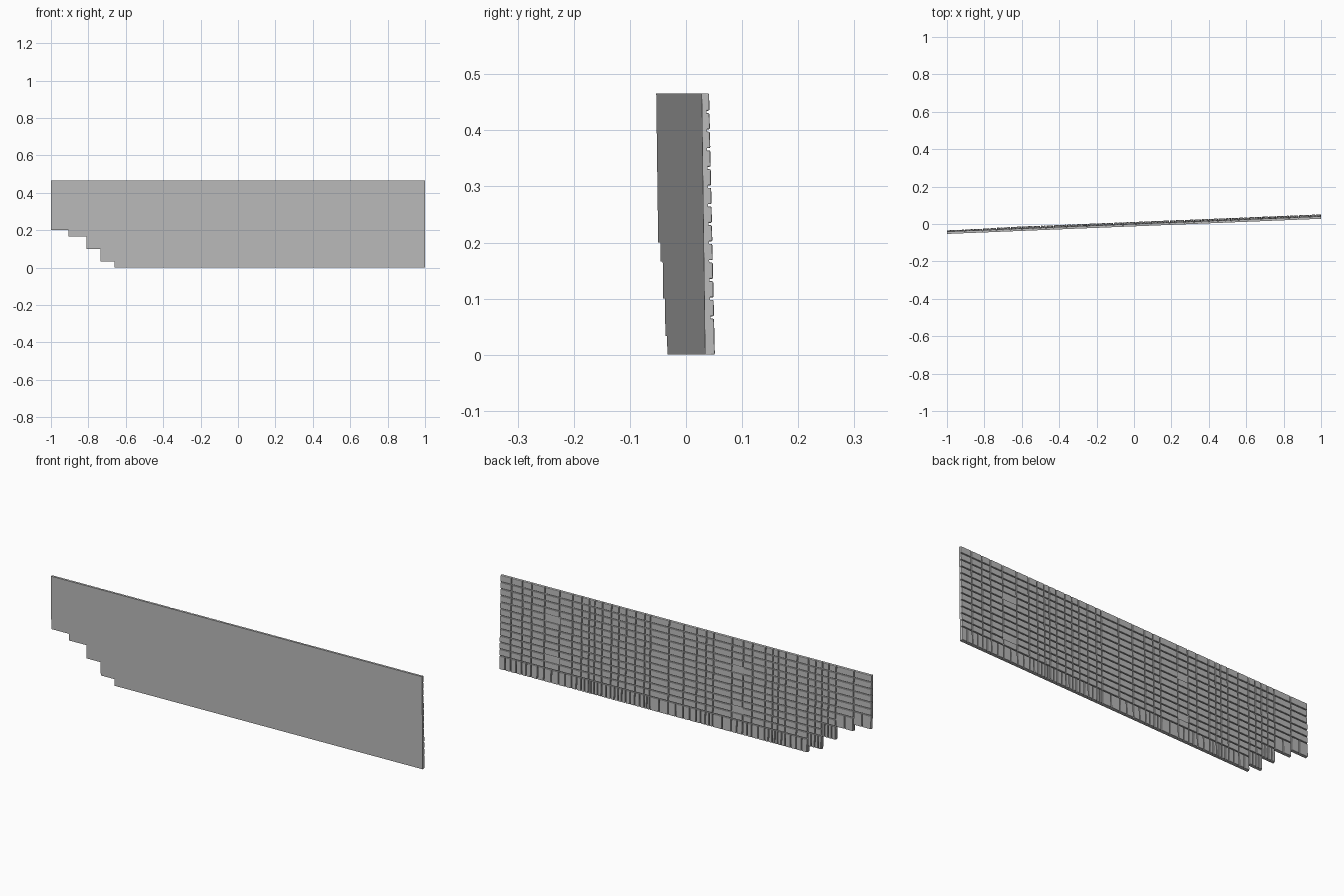
import bpy
import bmesh

if "Cube" in bpy.data.objects:
    bpy.data.objects.remove(bpy.data.objects["Cube"], do_unlink=True)

HEIGHT = 0.466
COURSES = 14
PITCH = HEIGHT / COURSES
JOINT = 0.004
CORE = 0.6          # share of the thickness taken by the flat backing

# stepped foot: (outer x limit, number of courses missing below)
STEPS = [(-0.905, 6), (-0.81, 5), (-0.735, 3), (-0.66, 1), (1, 0)]

# vertical joints, from the left end to the right end
JOINTS = [1, .94, .88, .83, .76, .68, .61, .56, .52, .49, .45, .4, .36, .32,
          .27, .22, .19, .09, .01, -.06, -.11, -.15, -.25, -.31, -.36, -.43,
          -.47, -.5, -.54, -.6, -.66, -.7, -.735, -.77, -.81, -.905, -1]
HOLES = [(.72, 3), (.72, 9), (-.28, 3), (-.28, 9)]

grey = bpy.data.materials.new("stone grey")
grey.use_nodes = True
colour = (0.5, 0.5, 0.5, 1)
grey.diffuse_color = colour
shader = next(n for n in grey.node_tree.nodes if n.type == "BSDF_PRINCIPLED")
shader.inputs["Base Color"].default_value = colour
shader.inputs["Roughness"].default_value = 0.9


def point(x, z, depth):
    """Place a point in the leaning, tapering wall; depth 0 front, 1 back."""
    front = -0.0065 + 0.0405 * x - 0.013 * z
    back = 0.011 + 0.0405 * x - 0.022 * z
    return (x, front + depth * (back - front), z)


def finish(name, bm):
    bmesh.ops.recalc_face_normals(bm, faces=bm.faces)
    mesh = bpy.data.meshes.new(name)
    bm.to_mesh(mesh)
    bm.free()
    mesh.materials.append(grey)
    ob = bpy.data.objects.new(name, mesh)
    bpy.context.collection.objects.link(ob)
    return ob


def stone(bm, x0, x1, z0, z1, foot):
    """Open-fronted block, inset by half a joint except at the wall's rim."""
    half = JOINT / 2
    x0 = x0 if x0 == -1 else x0 + half
    x1 = x1 if x1 == 1 else x1 - half
    z0 = z0 if foot else z0 + half
    z1 = z1 if z1 > HEIGHT - half else z1 - half
    corners = [(x0, z0), (x1, z0), (x1, z1), (x0, z1)]
    inner = [bm.verts.new(point(x, z, CORE)) for x, z in corners]
    outer = [bm.verts.new(point(x, z, 1)) for x, z in corners]
    bm.faces.new(outer)
    for i in range(4):
        j = (i + 1) % 4
        bm.faces.new((inner[i], inner[j], outer[j], outer[i]))


# flat backing with the stepped foot
outline = [(1, HEIGHT), (-1, HEIGHT)]
x = -1
for limit, missing in STEPS:
    outline += [(x, missing * PITCH), (limit, missing * PITCH)]
    x = limit
bm = bmesh.new()
front = [bm.verts.new(point(x, z, 0)) for x, z in outline]
back = [bm.verts.new(point(x, z, CORE)) for x, z in outline]
bm.faces.new(front)
bm.faces.new(back)
for i in range(len(front)):
    j = (i + 1) % len(front)
    bm.faces.new((front[i], front[j], back[j], back[i]))
finish("wall_backing", bm)

# upright foot stones and the courses above them
foot_bm, course_bm = bmesh.new(), bmesh.new()
for x1, x0 in zip(JOINTS, JOINTS[1:]):
    middle = (x0 + x1) / 2
    start = next(missing for limit, missing in STEPS if middle < limit)
    for a, b in ((x0, middle), (middle, x1)):
        stone(foot_bm, a, b, start * PITCH, (start + 2) * PITCH, True)
    for row in range(start + 2, COURSES):
        if any(x0 < hx < x1 and row == hr for hx, hr in HOLES):
            continue
        stone(course_bm, x0, x1, row * PITCH, (row + 1) * PITCH, False)

for name, bm in (("foot_stones", foot_bm), ("course_stones", course_bm)):
    ob = finish(name, bm)
    bevel = ob.modifiers.new("worn_edges", "BEVEL")
    bevel.width = 0.0025
    bevel.segments = 2
    bevel.limit_method = "ANGLE"
